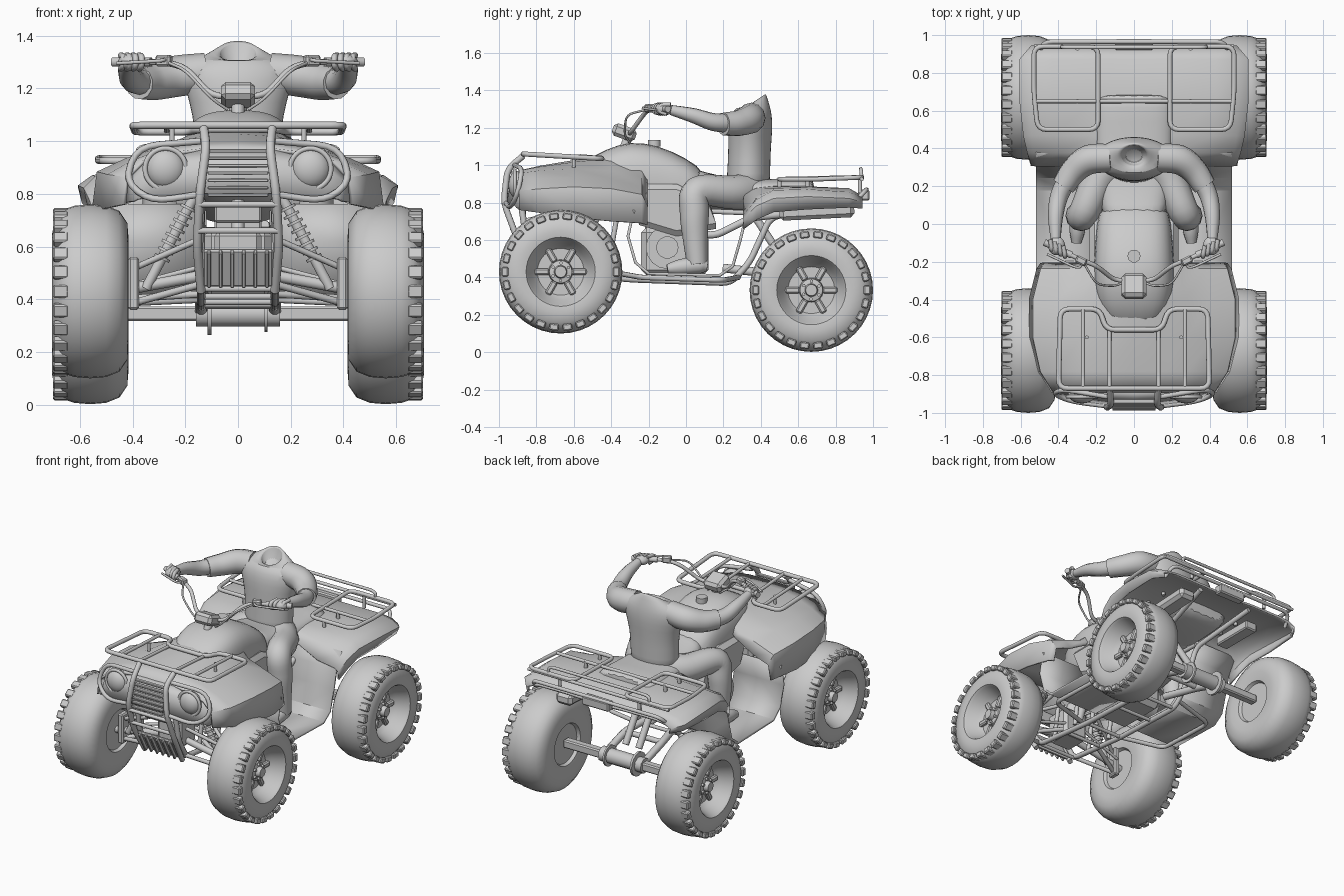
import bpy, bmesh, math
from mathutils import Vector, Matrix

if "Cube" in bpy.data.objects:
    bpy.data.objects.remove(bpy.data.objects["Cube"])


def make(name, bm, mirror=False, thick=0, sub=0, angle=35):
    bmesh.ops.remove_doubles(bm, verts=bm.verts, dist=1e-5)
    bmesh.ops.recalc_face_normals(bm, faces=bm.faces)
    me = bpy.data.meshes.new(name)
    bm.to_mesh(me)
    bm.free()
    me.shade_smooth()
    me.set_sharp_from_angle(angle=math.radians(angle))
    ob = bpy.data.objects.new(name, me)
    bpy.context.collection.objects.link(ob)
    if sub:
        ob.modifiers.new("sub", "SUBSURF").levels = sub
        ob.modifiers["sub"].render_levels = sub
    if thick:
        m = ob.modifiers.new("solid", "SOLIDIFY")
        m.thickness, m.offset = thick, 0
    if mirror:
        ob.modifiers.new("mirror", "MIRROR")
    return ob


def loft(name, rows, ring=False, loop=False, cap=False, **kw):
    bm = bmesh.new()
    g = [[bm.verts.new(p) for p in r] for r in rows]
    n, m = len(g), len(g[0])
    for i in range(n if loop else n - 1):
        for j in range(m if ring else m - 1):
            a, b, k = g[i], g[(i + 1) % n], (j + 1) % m
            bm.faces.new((a[j], a[k], b[k], b[j]))
    if cap:
        bm.faces.new(g[0])
        bm.faces.new(g[-1])
    return make(name, bm, **kw)


def box(name, c, size, rx=0, ry=0, rz=0, bevel=0.008, **kw):
    bm = bmesh.new()
    rot = Matrix.Rotation(rz, 4, 'Z') @ Matrix.Rotation(ry, 4, 'Y') @ Matrix.Rotation(rx, 4, 'X')
    bmesh.ops.create_cube(bm, size=1, matrix=Matrix.Translation(c) @ rot @ Matrix.Diagonal((*size, 1)))
    if bevel:
        bmesh.ops.bevel(bm, geom=bm.edges[:], offset=bevel, segments=1, affect='EDGES')
    return make(name, bm, **kw)


def ball(name, c, size, **kw):
    bm = bmesh.new()
    bmesh.ops.create_uvsphere(bm, u_segments=20, v_segments=12, radius=1,
                              matrix=Matrix.Translation(c) @ Matrix.Diagonal((*size, 1)))
    return make(name, bm, **kw)


def rounded(pts, r, cyclic):
    pts, out, n = [Vector(p) for p in pts], [], len(pts)
    for i, p in enumerate(pts):
        if not cyclic and i in (0, n - 1):
            out.append(p)
            continue
        a, b = pts[i - 1] - p, pts[(i + 1) % n] - p
        a, b = a * min(.45, r / a.length), b * min(.45, r / b.length)
        out += [p + a * (1 - t) ** 2 + b * t * t for t in (0, .25, .5, .75, 1)]
    return out


def tube(name, pts, r=.012, cyclic=False, mirror=False, fillet=.05, radii=None, res=3):
    path = pts if radii else rounded(pts, fillet, cyclic)
    cu = bpy.data.curves.new(name, 'CURVE')
    cu.dimensions, cu.bevel_depth, cu.bevel_resolution, cu.use_fill_caps = '3D', r, res, True
    sp = cu.splines.new('POLY')
    sp.points.add(len(path) - 1)
    sp.use_cyclic_u = cyclic
    for i, p in enumerate(path):
        sp.points[i].co = (*p, 1)
        sp.points[i].radius = radii[i] if radii else 1
    tmp = bpy.data.objects.new(name, cu)
    bm = bmesh.new()
    bm.from_mesh(tmp.to_mesh())
    tmp.to_mesh_clear()
    bpy.data.objects.remove(tmp)
    bpy.data.curves.remove(cu)
    return make(name, bm, mirror=mirror, angle=50)


def limb(name, pts):
    # tapered smooth limb through (x, y, z, radius) points
    v = [Vector(p) for p in pts]
    v = [2 * v[0] - v[1]] + v + [2 * v[-1] - v[-2]]
    out = []
    for i in range(1, len(v) - 2):
        a, b, c, d = v[i - 1:i + 3]
        for k in range(6):
            t = k / 6
            out.append(.5 * (2 * b + (c - a) * t + (2 * a - 5 * b + 4 * c - d) * t * t + (3 * b - a - 3 * c + d) * t ** 3))
    out.append(v[-2])
    tube(name, [p[:3] for p in out], 1, mirror=True, radii=[p[3] for p in out], res=4)


def sheet(name, sections, curve=0, **kw):
    # symmetric body shell from half sections: (y, [(x, z), ...])
    rows = []
    for y, h in sections:
        full = [(-x, z) for x, z in h[:0:-1]] + h
        rows.append([(x, y + curve * x * x, z) for x, z in full])
    return loft(name, rows, **kw)


# wheels
prof = [(.655, 0), (.655, .03), (.625, .035), (.62, .06), (.59, .065), (.59, .125), (.62, .15), (.685, .175), (.70, .185),
        (.705, .22), (.695, .27), (.665, .31), (.62, .325), (.56, .33), (.50, .325), (.45, .305),
        (.42, .26), (.415, .2), (.425, .14), (.445, .13), (.445, 0)]
for end, cy, cz in (("front", -.67, .43), ("rear", .67, .332)):
    at = lambda a, x, r: (x, cy + r * math.cos(a), cz + r * math.sin(a))
    loft(end + "_wheel", [[at(i * math.tau / 40, x, r) for x, r in prof] for i in range(40)], loop=True, mirror=True)
    for i in range(26):
        a = i * math.tau / 26
        box(end + "_tread_lug", at(a, .672, .298), (.06, .05, .036), rx=a - math.pi / 2, ry=0, bevel=.006, mirror=True)
    for i in range(6):
        a = i * math.tau / 6
        box(end + "_wheel_spoke", at(a, .6, .1), (.03, .035, .08), rx=a - math.pi / 2, mirror=True)
        tube(end + "_wheel_nut", [at(a + .5, .61, .047), at(a + .5, .635, .047)], .009, mirror=True)

# front bodywork with fenders
sheet("front_body", [
    (-.96, [(0, .80), (.13, .80), (.25, .79), (.33, .785), (.38, .78), (.40, .77)]),
    (-.93, [(0, .92), (.13, .92), (.25, .91), (.34, .89), (.39, .85), (.41, .77)]),
    (-.89, [(0, .965), (.14, .965), (.26, .95), (.36, .92), (.41, .87), (.43, .76)]),
], curve=.35, thick=.012)
sheet("front_fenders", [
    (-.89, [(0, .965), (.14, .965), (.26, .95), (.36, .92), (.42, .86), (.43, .76)]),
    (-.78, [(0, .99), (.15, .985), (.28, .965), (.40, .92), (.49, .87), (.50, .745)]),
    (-.6, [(0, 1.02), (.15, 1.01), (.28, .975), (.42, .93), (.53, .88), (.55, .72)]),
    (-.4, [(0, 1.05), (.15, 1.03), (.27, .965), (.40, .92), (.53, .87), (.55, .70)]),
    (-.24, [(0, 1.06), (.15, 1.02), (.24, .93), (.38, .88), (.49, .84), (.51, .69)]),
    (-.21, [(0, 1.05), (.15, 1.0), (.22, .9), (.36, .82), (.47, .78), (.49, .68)])], thick=.014)

# fuel tank and seat
def xz_ring(y, top, bot, w, n=20):
    c, h = (top + bot) / 2, (top - bot) / 2
    f = lambda v: math.copysign(abs(v) ** .7, v)
    return [(w * f(math.cos(i * math.tau / n)), y, c + h * f(math.sin(i * math.tau / n))) for i in range(n)]


loft("fuel_tank", [xz_ring(*s) for s in ((-.56, 1.02, .8, .15), (-.42, 1.09, .75, .20), (-.3, 1.13, .72, .22),
     (-.15, 1.11, .70, .21), (0, 1.04, .68, .2), (.12, .96, .68, .18))], ring=True, cap=True, sub=1)
loft("seat", [xz_ring(*s) for s in ((-.02, 1.01, .78, .15), (.1, .96, .76, .18), (.25, .93, .76, .2),
     (.45, .925, .76, .21), (.64, .935, .78, .21), (.69, .92, .8, .2))], ring=True, cap=True, sub=1)
tube("fuel_cap", [(0, -.17, 1.1), (0, -.17, 1.135)], .035)
loft("side_cover", [[(x, y, z) for y, z in ((-.32, .9 - d), (-.05, .9 - d), (.12, .82 - d), (.16, .66 + d), (-.05, .62 + d), (-.25, .68 + d))]
     for x, d in ((.12, 0), (.21, 0), (.235, .03))], ring=True, cap=True, mirror=True)

# rear fenders
sheet("rear_fenders", [
    (.31, [(0, .86), (.2, .84), (.38, .75), (.51, .73), (.535, .71), (.54, .66)]),
    (.38, [(0, .88), (.22, .87), (.40, .83), (.53, .81), (.56, .78), (.555, .71)]),
    (.47, [(0, .885), (.22, .88), (.42, .87), (.54, .86), (.58, .82), (.565, .75)]),
    (.65, [(0, .88), (.22, .88), (.43, .875), (.55, .865), (.60, .83), (.585, .765)]),
    (.87, [(0, .87), (.2, .87), (.43, .87), (.55, .85), (.60, .82), (.58, .775)]),
    (.94, [(0, .82), (.2, .83), (.43, .83), (.5, .82), (.54, .80), (.53, .77)])], thick=.014)
box("tail_light", (0, .95, .84), (.2, .06, .06))

# footwells
loft("footwell", [[(x, y, z) for x in (.15, .35, .52)] for y, z in ((-.28, .76), (-.31, .62), (-.27, .48), (-.2, .42),
     (.18, .41), (.25, .46), (.29, .6), (.32, .72), (.38, .82))], mirror=True, thick=.016)

# grille and headlights
for i in range(7):
    box("grille_slat", (0, -.975 + .006 * i, .795 + .028 * i), (.23, .025, .013), bevel=.003)
ball("headlight", (.275, -.9, .895), (.075, .05, .075), mirror=True)
tube("headlight_rim", [(.275 + .08 * math.cos(t * .5236), -.915, .895 + .08 * math.sin(t * .5236)) for t in range(12)],
     .01, cyclic=True, mirror=True)
box("radiator", (0, -.87, .73), (.18, .03, .08))

# brush guard and skid plate
tube("guard_loop", [(.13, -.965, .80), (.33, -.94, .77), (.43, -.9, .85), (.38, -.875, .98), (.14, -.915, 1.0)], .013, mirror=True, fillet=.08)
tube("guard_upright", [(.13, -.87, 1.05), (.12, -.955, .98), (.145, -.975, .8), (.155, -.9, .6), (.14, -.8, .43)], .017, mirror=True)
for y, z in ((-.965, .76), (-.93, .66)):
    tube("guard_crossbar", [(-.15, y, z), (.15, y, z)], .012)
box("skid_plate", (0, -.85, .52), (.27, .02, .16), rx=.5)
for i in range(6):
    box("skid_rib", (-.11 + .044 * i, -.865, .515), (.014, .03, .15), rx=.5, bevel=.003)

# front rack
tube("front_rack", [(-.40, -.87, 1.06), (.40, -.87, 1.06), (.39, -.45, 1.035), (.18, -.45, 1.035), (.15, -.56, 1.045),
     (-.15, -.56, 1.045), (-.18, -.45, 1.035), (-.39, -.45, 1.035)], .014, cyclic=True)
for x in (.13, .27):
    tube("front_rack_bar", [(x, -.87, 1.06), (x, -.56 if x < .2 else -.45, 1.04)], .011, mirror=True)
tube("front_rack_leg", [(.25, -.6, 1.045), (.25, -.6, .97)], .01, mirror=True)

# rear rack
tube("rear_rack", [(.19, .5, .925), (.51, .5, .925), (.53, .7, .925), (.53, .94, .935), (.19, .94, .935)], .013, cyclic=True, mirror=True)
for y in (.65, .94):
    tube("rear_rack_bar", [(-.53, y, .925), (.53, y, .925)], .011)
tube("rear_rack_rail", [(.38, .94, .93), (.38, .935, .98), (-.38, .935, .98), (-.38, .94, .93)], .01)
for x, y in ((.3, .65), (.3, .93), (.3, .5)):
    tube("rear_rack_leg", [(x, y, .93), (x, y, .85)], .012, mirror=True)
tube("rear_bumper", [(.5, .9, .8), (.48, .965, .87), (-.48, .965, .87), (-.5, .9, .8)], .012)

# frame, engine and exhaust
tube("main_frame", [(.14, -.88, .78), (.15, -.85, .58), (.14, -.76, .44), (.14, -.3, .39), (.14, .24, .37), (.14, .34, .48),
     (.14, .45, .72), (.2, .9, .82)], .017, mirror=True)
tube("upper_frame", [(.14, -.87, .7), (.14, -.5, .78), (.14, .45, .74)], .014, mirror=True)
tube("footwell_tube", [(.14, -.35, .42), (.45, -.24, .4), (.45, .2, .385), (.14, .28, .4)], .014, mirror=True)
for y, z in ((-.76, .44), (-.5, .41), (-.3, .39), (0, .38), (.22, .375)):
    tube("frame_crossbar", [(-.14, y, z), (.14, y, z)], .012)
for y in (-.62, -.42):
    tube("frame_strut", [(.14, y, .43), (.14, y + .06, .78)], .014, mirror=True)
box("engine_block", (0, -.06, .54), (.26, .36, .26), bevel=.03)
box("engine_cylinder", (0, -.12, .7), (.18, .2, .14))
tube("engine_cover", [(-.21, -.1, .56), (.21, -.1, .56)], .115, res=6)
tube("engine_hub", [(-.225, -.1, .56), (.225, -.1, .56)], .06, res=5)
box("front_gearbox", (0, -.66, .56), (.18, .18, .2), bevel=.02)
box("muffler", (.3, .7, .75), (.12, .4, .075), rx=.05, bevel=.02)
tube("exhaust_pipe", [(.1, -.1, .68), (.19, .15, .62), (.2, .35, .72), (.3, .55, .74)], .02)
box("under_fender_tank", (-.3, .66, .78), (.09, .3, .06))

# front suspension
for y in (-.78, -.55):
    tube("lower_arm", [(.13, y, .46), (.4, -.67, .385)], .014, mirror=True)
    tube("upper_arm", [(.14, y + .02, .63), (.39, -.67, .52)], .012, mirror=True)
tube("front_shock", [(.16, -.68, .8), (.35, -.68, .44)], .02, mirror=True)
for i in range(8):
    t = .15 + i * .075
    p, d = Vector((.16 + .19 * t, -.68, .8 - .36 * t)), Vector((.0025, 0, -.005))
    tube("shock_coil", [p - d, p + d], .033, mirror=True)
box("steering_knuckle", (.395, -.67, .46), (.04, .07, .2), mirror=True)
tube("front_axle_stub", [(.08, -.67, .5), (.46, -.67, .43)], .022, mirror=True)
tube("tie_rod", [(0, -.58, .56), (.38, -.62, .46)], .01, mirror=True)

# rear axle and swing arm
box("rear_axle", (0, .67, .345), (.88, .055, .055))
tube("axle_carrier", [(-.16, .67, .345), (.16, .67, .345)], .05)
tube("rear_sprocket", [(-.115, .67, .345), (-.1, .67, .345)], .08, res=6)
tube("brake_disc", [(.1, .67, .345), (.112, .67, .345)], .07, res=6)
tube("swing_arm", [(.09, .2, .45), (.14, .45, .42), (.14, .67, .35)], .024, mirror=True)
tube("swing_brace", [(-.14, .46, .42), (.14, .46, .42)], .018)
tube("rear_shock", [(.05, .34, .77), (.05, .58, .40)], .022, mirror=True)

# handlebar and instrument pod
tube("handlebar", [(-.47, -.1, 1.3), (-.28, -.19, 1.3), (-.2, -.22, 1.28), (-.1, -.3, 1.17), (.1, -.3, 1.17),
     (.2, -.22, 1.28), (.28, -.19, 1.3), (.47, -.1, 1.3)], .012)
tube("hand_grip", [(.33, -.165, 1.3), (.475, -.097, 1.3)], .018, mirror=True)
tube("brake_lever", [(.27, -.2, 1.31), (.29, -.24, 1.305), (.46, -.16, 1.295)], .007, mirror=True)
box("switch_housing", (.28, -.195, 1.305), (.06, .04, .045), rz=.45, mirror=True)
tube("control_cable", [(.27, -.2, 1.3), (.2, -.32, 1.27), (.1, -.33, 1.16), (.04, -.3, 1.12)], .006, mirror=True)
box("instrument_pod", (0, -.33, 1.175), (.13, .13, .07), rx=-.35, bevel=.018)
tube("steering_stem", [(0, -.3, 1.17), (0, -.45, .8), (0, -.55, .56)], .025)

# rider torso with open collar
def xy_ring(z, yc, a, b, tilt=0, n=20):
    return [(a * math.cos(i * math.tau / n), yc + b * math.sin(i * math.tau / n), z + tilt * b * math.sin(i * math.tau / n))
            for i in range(n)]


loft("rider_torso", [xy_ring(*s) for s in ((.84, .33, .17, .125), (.95, .335, .165, .115), (1.1, .34, .17, .115),
     (1.2, .345, .205, .12), (1.27, .35, .215, .11), (1.315, .36, .16, .09), (1.34, .365, .085, .065, .6),
     (1.345, .365, .07, .055, .8), (1.27, .36, .05, .04, .5))], ring=True, cap=True, sub=1)

# rider limbs
limb("rider_sleeve", [(.12, .35, 1.26, .075), (.24, .34, 1.245, .078), (.32, .28, 1.225, .07), (.375, .2, 1.22, .062)])
limb("rider_arm", [(.34, .26, 1.225, .052), (.395, .15, 1.23, .048), (.415, .04, 1.265, .04), (.415, -.08, 1.295, .027)])
limb("rider_leg", [(.07, .35, .86, .10), (.18, .24, .855, .09), (.265, .06, .86, .08), (.285, .045, .74, .078),
     (.29, .05, .6, .066), (.295, .06, .47, .055)])
limb("rider_shoe", [(.295, .115, .46, .03), (.295, .07, .465, .045), (.3, -.03, .455, .042), (.305, -.1, .445, .025)])
ball("rider_hand", (.41, -.115, 1.3), (.045, .05, .033), mirror=True)
for i in range(4):
    x, y = .375 + .023 * i, -.145 + .011 * i
    tube("rider_finger", [(x, y + .03, 1.325), (x - .01, y - .025, 1.322), (x - .01, y - .03, 1.285), (x, y + .01, 1.275)],
         .012, mirror=True, fillet=.02)
